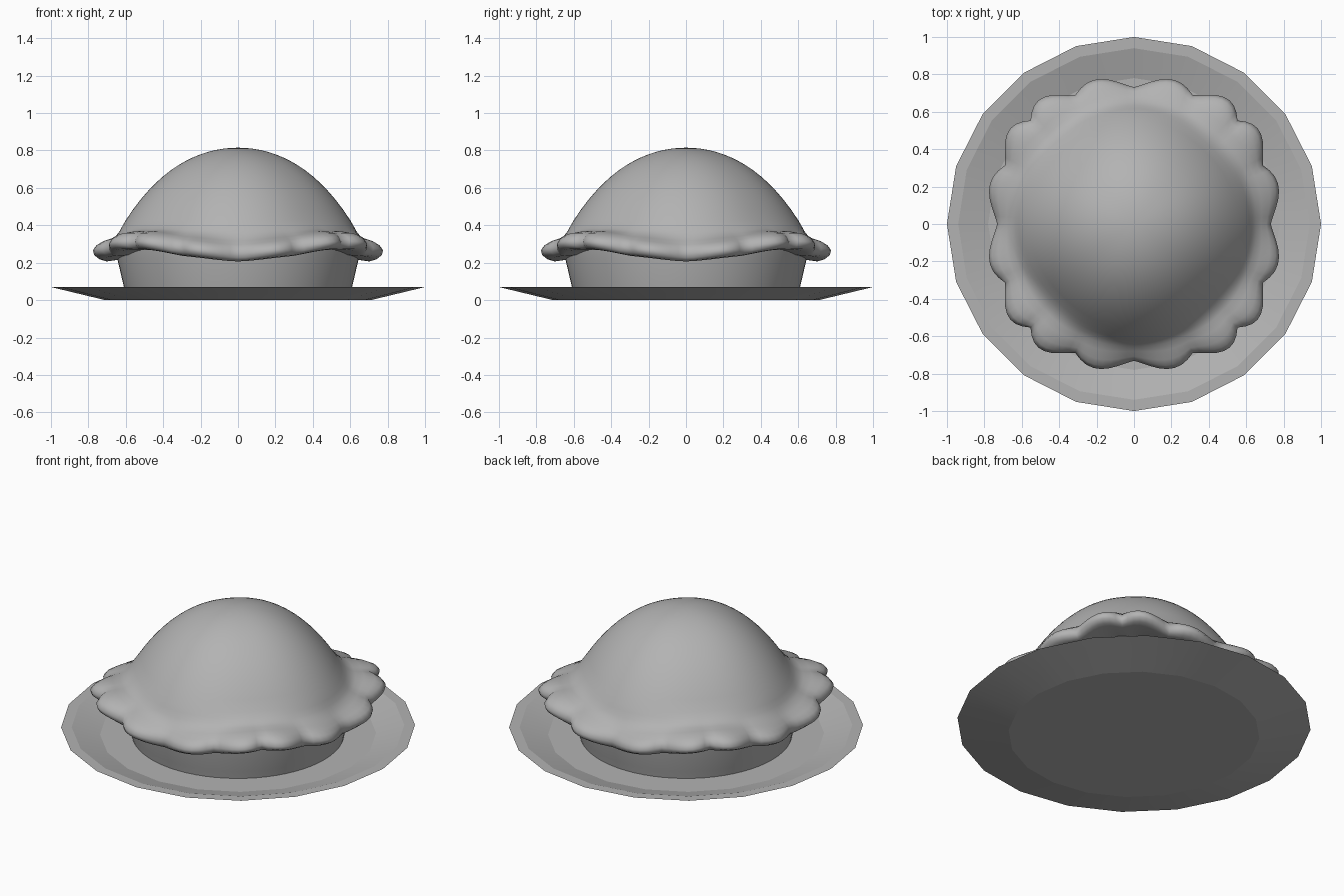
import bpy, bmesh, math

cube = bpy.data.objects.get("Cube")
if cube:
    bpy.data.objects.remove(cube, do_unlink=True)

GREY = (0.45, 0.45, 0.45, 1)
grey = bpy.data.materials.new("plain_grey")
grey.diffuse_color = GREY
grey.use_nodes = True
grey.node_tree.nodes["Principled BSDF"].inputs["Base Color"].default_value = GREY


def surface(name, rows, sides, place, smooth_angle):
    """Sweep profile rows around z; place(row, angle) gives each point."""
    bm = bmesh.new()
    rings = []
    for row in rows:
        if row[0] == 0:
            rings.append([bm.verts.new(place(row, 0))] * sides)
        else:
            rings.append([bm.verts.new(place(row, math.tau * i / sides))
                          for i in range(sides)])
    for a, b in zip(rings, rings[1:]):
        for i in range(sides):
            j = (i + 1) % sides
            bm.faces.new(dict.fromkeys((a[i], a[j], b[j], b[i])))
    bmesh.ops.recalc_face_normals(bm, faces=bm.faces)
    mesh = bpy.data.meshes.new(name)
    bm.to_mesh(mesh)
    bm.free()
    mesh.materials.append(grey)
    obj = bpy.data.objects.new(name, mesh)
    bpy.context.collection.objects.link(obj)
    bpy.ops.object.select_all(action='DESELECT')
    obj.select_set(True)
    bpy.context.view_layer.objects.active = obj
    bpy.ops.object.shade_smooth_by_angle(angle=math.radians(smooth_angle))


def lathe(row, a):
    return (row[0] * math.cos(a), row[0] * math.sin(a), row[1])


def scallop(row, a):
    """Row is (dome radius, reach toward the wavy edge, height, share of the wave)."""
    radius, reach, z, share = row
    wave = math.cos(4 * a)
    # Two scallops per eighth turn, leaning toward the diagonal
    eighth = math.pi / 4
    fold = eighth - abs(a % (2 * eighth) - eighth)
    phase = (2 * fold / eighth) % 1
    bump = math.sin(math.pi * phase ** 1.25)
    edge = 0.757 - 0.026 * wave + 0.058 * bump * reach ** 2
    inner = radius * (1 - 0.015 * (1 - wave))
    r = inner + (edge - inner) * reach
    z += share * (0.006 * bump - 0.03 * wave)
    a += 0.035 * math.sin(4 * a)
    return (r * math.cos(a), r * math.sin(a), z)


# Plate with a flat rim and a sunken floor
surface("plate", [(0, 0), (0.71, 0), (1, 0.07), (0.94, 0.07), (0.78, 0.023), (0, 0.023)],
        20, lathe, 10)

# Tapered pie base
surface("pie_base", [(0, 0.022), (0.6, 0.022), (0.61, 0.07), (0.645, 0.22), (0.65, 0.28), (0, 0.28)],
        64, lathe, 50)

# Domed crust that flares into a scalloped edge and folds back under
radii = [0.04 * i for i in range(16)]
dome = [(r, 0, 0.815 - 0.86 * r ** 2 - 0.6 * r ** 4, 0) for r in radii]
edge = [(0.12, 0.402, 0.05), (0.25, 0.375, 0.2), (0.4, 0.356, 0.45), (0.6, 0.341, 0.8),
        (0.82, 0.326, 1), (0.94, 0.307, 1), (1, 0.282, 1), (0.98, 0.258, 1),
        (0.9, 0.242, 1), (0.78, 0.237, 1), (0.45, 0.24, 0.9), (0.1, 0.245, 0.8)]
surface("pie_crust", dome + [(0.6, *row) for row in edge], 128, scallop, 80)
